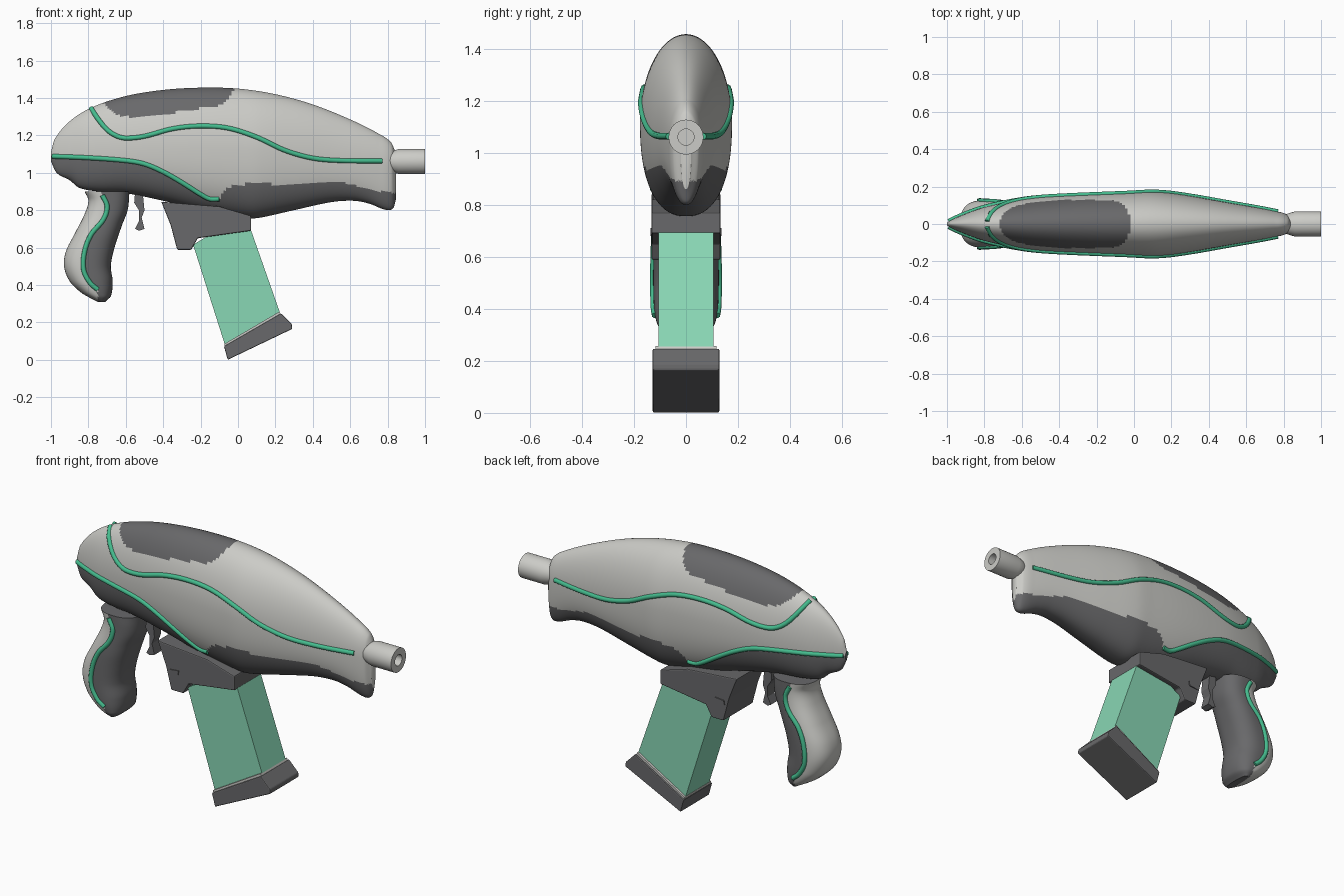
import bpy, bmesh, math
from mathutils import Vector

cube = bpy.data.objects.get("Cube")
if cube:
    bpy.data.objects.remove(cube, do_unlink=True)


def material(name, r, g, b):
    m = bpy.data.materials.new(name)
    m.use_nodes = True
    m.diffuse_color = (r, g, b, 1)
    m.node_tree.nodes["Principled BSDF"].inputs["Base Color"].default_value = (r, g, b, 1)
    return m


LIGHT = material("light_grey", .6, .6, .57)
DARK = material("dark_grey", .14, .14, .145)
TUBE = material("tube_green", .06, .5, .27)
CELL = material("cell_green", .25, .68, .46)


def curve_through(points):
    """Smooth function through sorted (input, value) pairs."""
    n = len(points)

    def slope(i):
        a, b = points[max(i - 1, 0)], points[min(i + 1, n - 1)]
        return (b[1] - a[1]) / (b[0] - a[0])

    def value(x):
        x = min(max(x, points[0][0]), points[-1][0])
        i = 0
        while i < n - 2 and x > points[i + 1][0]:
            i += 1
        (xa, a), (xb, b) = points[i], points[i + 1]
        h = xb - xa
        t = (x - xa) / h
        s = 1 - t
        return (a * s * s * (1 + 2 * t) + b * t * t * (3 - 2 * t)
                + h * s * t * (slope(i) * s - slope(i + 1) * t))
    return value


def finish(bm, name, mats, rule=None, smooth=True):
    bmesh.ops.recalc_face_normals(bm, faces=bm.faces)
    if rule:
        for f in bm.faces:
            f.material_index = rule(f.calc_center_median())
    mesh = bpy.data.meshes.new(name)
    bm.to_mesh(mesh)
    bm.free()
    for m in mats:
        mesh.materials.append(m)
    ob = bpy.data.objects.new(name, mesh)
    bpy.context.collection.objects.link(ob)
    if smooth:
        bpy.ops.object.select_all(action='DESELECT')
        ob.select_set(True)
        bpy.context.view_layer.objects.active = ob
        bpy.ops.object.shade_smooth_by_angle(angle=math.radians(40))
    return ob


def loft(name, rings, mats, rule=None):
    bm = bmesh.new()
    loops = [[bm.verts.new(p) for p in ring] for ring in rings]
    n = len(loops[0])
    for a, b in zip(loops, loops[1:]):
        for i in range(n):
            j = (i + 1) % n
            bm.faces.new((a[i], a[j], b[j], b[i]))
    bm.faces.new(loops[0])
    bm.faces.new(loops[-1])
    return finish(bm, name, mats, rule)


def slab(name, outline, half, mat, bevel=0):
    """Extrude a side outline (x, z) symmetrically across y."""
    bm = bmesh.new()
    face = bm.faces.new([bm.verts.new((x, -half, z)) for x, z in outline])
    new = bmesh.ops.extrude_face_region(bm, geom=[face])["geom"]
    bmesh.ops.translate(bm, verts=[v for v in new if isinstance(v, bmesh.types.BMVert)],
                        vec=(0, 2 * half, 0))
    if bevel:
        bmesh.ops.bevel(bm, geom=bm.edges[:], offset=bevel, segments=2,
                        profile=.5, affect='EDGES')
    return finish(bm, name, [mat], smooth=False)


def tube(name, points, radius=.013):
    """Round glowing tube through the points, with tapered closed ends."""
    data = bpy.data.curves.new(name, 'CURVE')
    data.dimensions = '3D'
    data.bevel_depth = radius
    data.bevel_resolution = 3
    data.use_fill_caps = True
    s = data.splines.new('POLY')
    s.points.add(len(points) - 1)
    for p, co in zip(s.points, points):
        p.co = (*co, 1)
        p.radius = 1
    s.use_smooth = True
    data.materials.append(TUBE)
    ob = bpy.data.objects.new(name, data)
    bpy.context.collection.objects.link(ob)


def spow(v, e):
    return math.copysign(abs(v) ** e, v)


# Body shape: top, bottom, half width and height of the widest line
top = curve_through([(-1, 1.11), (-.98, 1.18), (-.9, 1.275), (-.78, 1.35), (-.6, 1.41), (-.4, 1.443),
                     (-.2, 1.455), (0, 1.45), (.2, 1.42), (.4, 1.365), (.6, 1.285), (.75, 1.21),
                     (.82, 1.16), (.845, 1.1)])
bottom = curve_through([(-1, 1.06), (-.97, 1), (-.9, .96), (-.85, .92), (-.75, .9), (-.6, .89), (-.4, .85),
                        (-.2, .8), (.06, .757), (.12, .76), (.3, .8), (.5, .843), (.62, .85),
                        (.7, .835), (.79, .802), (.83, .81), (.845, .86)])
width = curve_through([(-1, .008), (-.97, .025), (-.9, .055), (-.8, .09), (-.6, .133), (-.4, .157), (-.2, .171),
                       (0, .176), (.12, .175), (.3, .15), (.5, .115), (.75, .07), (.82, .05), (.845, .02)])
middle = curve_through([(-1, 1.085), (-.6, 1.12), (0, 1.12), (.5, 1.07), (.845, 1.03)])
UPPER, LOWER = 2, 2.35


def body_ring(x, n=96):
    ring = []
    for i in range(n):
        a = math.tau * (i + .5) / n
        c, s = math.cos(a), math.sin(a)
        p = UPPER if s > 0 else LOWER
        m = middle(x)
        reach = top(x) - m if s > 0 else m - bottom(x)
        ring.append((x, width(x) * spow(c, 2 / p), m + reach * spow(s, 2 / p)))
    return ring


def body_side(x, z):
    m = middle(x)
    p, reach = (UPPER, top(x) - m) if z > m else (LOWER, m - bottom(x))
    t = min(abs(z - m) / reach, 1)
    return width(x) * (1 - t ** p) ** (1 / p)


# Painted regions of the body
lower_line = curve_through([(-.995, 1.088), (-.8, 1.08), (-.6, 1.065), (-.5, 1.047), (-.4, 1.005),
                            (-.3, .948), (-.2, .885), (-.15, .86), (-.1, .86)])
chin_line = curve_through([(-.1, .86), (-.05, .925), (.2, .94), (.5, .95), (.6, .94), (.7, .91), (.85, .89)])
panel_line = curve_through([(-.72, 1.375), (-.68, 1.33), (-.6, 1.3), (-.45, 1.3), (-.3, 1.33),
                            (-.1, 1.36), (-.06, 1.39), (-.02, 1.45)])


def body_paint(c):
    edge = lower_line(c.x) if c.x < -.1 else chin_line(c.x)
    return int(c.z < edge or (-.72 < c.x < -.02 and c.z > panel_line(c.x)))


STEPS = 200
xs = [-.0775 - .9225 * math.cos(math.pi * i / STEPS) for i in range(STEPS + 1)]
loft("body", [body_ring(x) for x in xs], [LIGHT, DARK], body_paint)

# Barrel with a flared root and a bored muzzle
barrel = [(.75, .02), (.78, .035), (.82, .055), (.86, .067), (1, .067), (1, .031), (.93, .031)]
loft("barrel", [[(x, r * math.cos(math.tau * i / 32), 1.06 + r * math.sin(math.tau * i / 32))
                 for i in range(32)] for x, r in barrel], [LIGHT])

# Grip, lofted upwards from its base
grip_back = curve_through([(.31, -.75), (.33, -.79), (.36, -.84), (.42, -.9), (.5, -.93), (.58, -.92), (.68, -.87),
                           (.78, -.82), (.85, -.8), (.9, -.82)])
grip_front = curve_through([(.31, -.71), (.34, -.68), (.42, -.67), (.5, -.68), (.6, -.66),
                            (.72, -.62), (.8, -.59), (.9, -.58)])
grip_half = curve_through([(.31, .085), (.34, .11), (.42, .124), (.65, .124), (.8, .115), (.9, .115)])
grip_line = curve_through([(.375, -.75), (.41, -.79), (.48, -.825), (.58, -.82), (.67, -.785),
                           (.75, -.72), (.82, -.7), (.88, -.725)])
GRIP_P = 2.5


def grip_ring(z, n=64):
    mid, half = (grip_front(z) + grip_back(z)) / 2, (grip_front(z) - grip_back(z)) / 2
    return [(mid + half * spow(math.cos(math.tau * i / n), 2 / GRIP_P),
             grip_half(z) * spow(math.sin(math.tau * i / n), 2 / GRIP_P), z) for i in range(n)]


def grip_side(x, z):
    mid, half = (grip_front(z) + grip_back(z)) / 2, (grip_front(z) - grip_back(z)) / 2
    t = min(abs(x - mid) / half, 1)
    return grip_half(z) * (1 - t ** GRIP_P) ** (1 / GRIP_P)


loft("grip", [grip_ring(.31 + .59 * i / 80) for i in range(81)], [LIGHT, DARK],
     lambda c: int(c.x > grip_line(c.z)))

# Glowing tubes on both sides of the body and grip
upper_line = curve_through([(-.785, 1.345), (-.75, 1.29), (-.7, 1.23), (-.65, 1.197), (-.6, 1.185), (-.5, 1.195),
                            (-.35, 1.235), (-.2, 1.25), (-.05, 1.238), (.1, 1.19), (.25, 1.12),
                            (.4, 1.078), (.55, 1.065), (.77, 1.063)])


def span(a, b, n=70):
    return [a + (b - a) * i / n for i in range(n + 1)]


for side, label in ((1, "left"), (-1, "right")):
    tube(label + "_upper_tube", [(x, side * body_side(x, upper_line(x)), upper_line(x))
                                 for x in span(-.785, .77)])
    tube(label + "_lower_tube", [(x, side * body_side(x, lower_line(x)), lower_line(x))
                                 for x in span(-.99, -.1)])
    tube(label + "_grip_tube", [(grip_line(z), side * grip_side(grip_line(z), z), z)
                                for z in span(.375, .88)])

# Trigger
slab("trigger", [(-.55, .9), (-.51, .9), (-.5, .8), (-.515, .76), (-.5, .7), (-.53, .69),
                 (-.55, .7), (-.53, .74), (-.53, .8), (-.555, .84)], .03, DARK)

# Magazine well with a catch on each side
slab("magazine_well", [(-.41, .845), (-.36, .72), (-.325, .588), (-.25, .588), (-.215, .65),
                       (.07, .69), (.07, .77), (-.1, .82)], .132, DARK, .006)
slab("magazine_catch", [(-.335, .68), (-.28, .685), (-.275, .71), (-.33, .705)], .137, DARK)

# Magazine cell and its base
slab("magazine", [(-.24, .615), (-.1, .7), (.06, .72), (.225, .25), (-.07, .08)], .105, CELL)
slab("magazine_rim", [(-.073, .085), (.222, .258), (.23, .24), (-.07, .065)], .118, LIGHT)
slab("magazine_base", [(-.075, .072), (-.055, 0), (.29, .165), (.288, .19), (.23, .248)],
     .128, DARK, .005)
